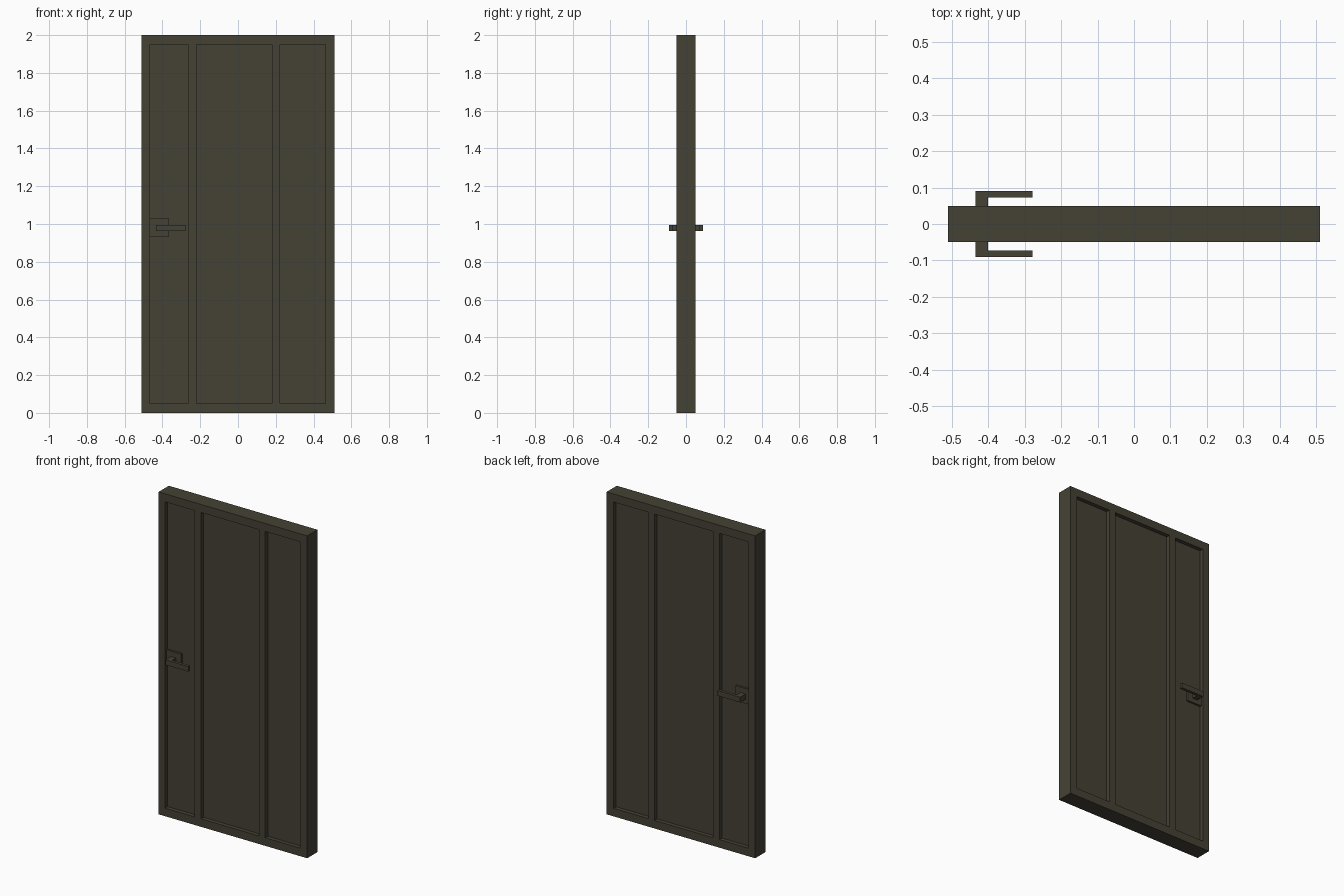
import bpy
import bmesh
from mathutils import Vector

cube = bpy.data.objects.get("Cube")
if cube:
    bpy.data.objects.remove(cube, do_unlink=True)

WIDTH, DEPTH, HEIGHT = 1.02, 0.10, 2.0
RECESS = 0.025
PANELS = [(-0.465, -0.265), (-0.22, 0.18), (0.222, 0.462)]
PANEL_Z = (0.05, 1.95)

# One dark bronze finish for the leaf and its fittings
bronze = bpy.data.materials.new("dark bronze")
bronze.use_nodes = True
colour = (0.060, 0.053, 0.035, 1)
bronze.diffuse_color = colour
bsdf = bronze.node_tree.nodes["Principled BSDF"]
bsdf.inputs["Base Color"].default_value = colour
bsdf.inputs["Roughness"].default_value = 0.6


def finish(name, bm):
    bmesh.ops.recalc_face_normals(bm, faces=bm.faces)
    mesh = bpy.data.meshes.new(name)
    bm.to_mesh(mesh)
    bm.free()
    mesh.materials.append(bronze)
    obj = bpy.data.objects.new(name, mesh)
    bpy.context.collection.objects.link(obj)
    return obj


def add_box(bm, low, high):
    low, high = Vector(low), Vector(high)
    verts = bmesh.ops.create_cube(bm, size=1)["verts"]
    bmesh.ops.scale(bm, vec=high - low, verts=verts)
    bmesh.ops.translate(bm, vec=(low + high) / 2, verts=verts)


def slice_at(bm, point, normal):
    geom = bm.verts[:] + bm.edges[:] + bm.faces[:]
    bmesh.ops.bisect_plane(bm, geom=geom, plane_co=point, plane_no=normal)


# Door leaf: slice a slab along the panel borders, then sink the panels
bm = bmesh.new()
add_box(bm, (-WIDTH / 2, -DEPTH / 2, 0), (WIDTH / 2, DEPTH / 2, HEIGHT))
for left, right in PANELS:
    slice_at(bm, (left, 0, 0), (1, 0, 0))
    slice_at(bm, (right, 0, 0), (1, 0, 0))
for z in PANEL_Z:
    slice_at(bm, (0, 0, z), (0, 0, 1))
bm.normal_update()


def is_panel(face):
    c = face.calc_center_median()
    return (abs(face.normal.y) > 0.9 and PANEL_Z[0] < c.z < PANEL_Z[1]
            and any(a < c.x < b for a, b in PANELS))


bmesh.ops.inset_individual(bm, faces=[f for f in bm.faces if is_panel(f)],
                           thickness=0, depth=-RECESS)
finish("door_leaf", bm)

# Handle sets on both sides: square backplate and L-shaped lever
for side, sign in (("front", -1), ("back", 1)):
    panel_y = DEPTH / 2 - RECESS
    bm = bmesh.new()
    ys = sorted((sign * panel_y, sign * (panel_y + 0.012)))
    add_box(bm, (-0.465, ys[0], 0.935), (-0.365, ys[1], 1.028))
    finish(side + "_backplate", bm)

    bm = bmesh.new()
    profile = [(-0.435, panel_y), (-0.40, panel_y), (-0.40, 0.072),
               (-0.278, 0.072), (-0.278, 0.09), (-0.435, 0.09)]
    base = bm.faces.new([bm.verts.new((x, sign * y, 0.962)) for x, y in profile])
    grown = bmesh.ops.extrude_face_region(bm, geom=[base])["geom"]
    tops = [v for v in grown if isinstance(v, bmesh.types.BMVert)]
    bmesh.ops.translate(bm, vec=(0, 0, 0.032), verts=tops)
    finish(side + "_lever_handle", bm)
